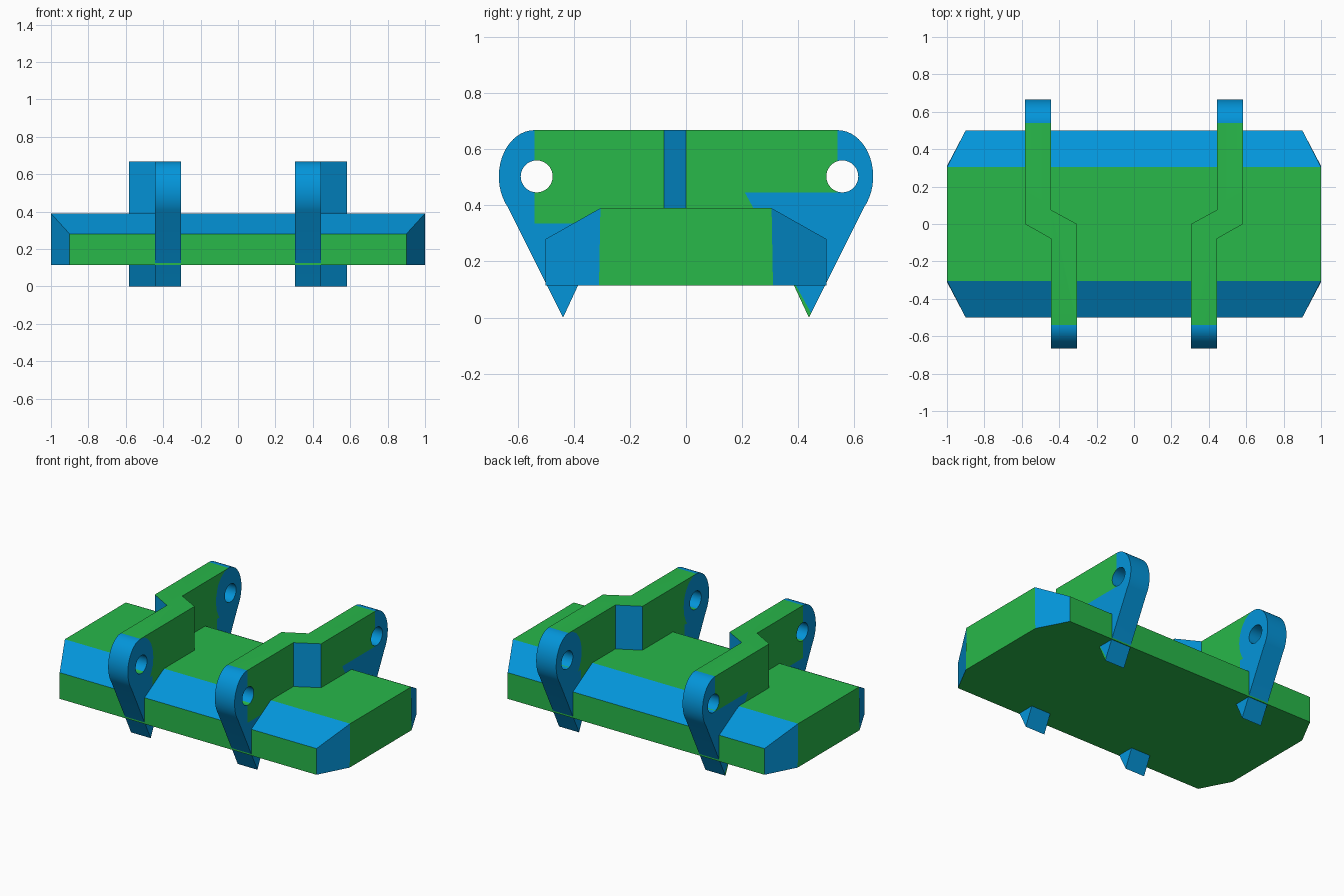
import bpy, bmesh, math
from mathutils import Vector

if "Cube" in bpy.data.objects:
    bpy.data.objects.remove(bpy.data.objects["Cube"])


def material(name, rgb):
    m = bpy.data.materials.new(name)
    m.diffuse_color = (*rgb, 1)
    m.use_nodes = True
    m.node_tree.nodes["Principled BSDF"].inputs["Base Color"].default_value = m.diffuse_color
    return m


MATS = [material("green", (0.021, 0.48, 0.068)), material("blue", (0.001, 0.3, 0.7))]


def finish(bm, name):
    me = bpy.data.meshes.new(name)
    bm.to_mesh(me)
    bm.free()
    ob = bpy.data.objects.new(name, me)
    bpy.context.collection.objects.link(ob)
    for m in MATS:
        me.materials.append(m)
    return ob


def prism(name, outline, lift, depth):
    """Extrude an outline; lift maps its 2D points to 3D."""
    bm = bmesh.new()
    face = bm.faces.new([bm.verts.new(lift(p)) for p in outline])
    ext = bmesh.ops.extrude_face_region(bm, geom=[face])
    bmesh.ops.translate(bm, vec=depth, verts=[v for v in ext["geom"] if isinstance(v, bmesh.types.BMVert)])
    bmesh.ops.recalc_face_normals(bm, faces=bm.faces)
    return finish(bm, name)


def boolean(ob, cutter, operation):
    mod = ob.modifiers.new("cut", "BOOLEAN")
    mod.operation, mod.object, mod.solver = operation, cutter, "EXACT"
    bpy.context.view_layer.objects.active = ob
    bpy.ops.object.modifier_apply(modifier=mod.name)
    bpy.data.objects.remove(cutter)


# Ground pad: flat block with sloped long edges and cut corners
bm = bmesh.new()
for sx in (-1, 1):
    for sy in (-1, 1):
        for x, y, z in ((1, .31, .114), (.9, .5, .114), (.9, .5, .28), (1, .305, .39)):
            bm.verts.new((sx * x, sy * y, z))
bmesh.ops.convex_hull(bm, input=bm.verts)
bmesh.ops.dissolve_limit(bm, angle_limit=0.02, verts=bm.verts, edges=bm.edges)
bmesh.ops.recalc_face_normals(bm, faces=bm.faces)
bm.normal_update()
for f in bm.faces:
    f.material_index = 0 if max(abs(c) for c in f.normal) > 0.99 else 1
finish(bm, "ground_pad")

# Side profile of a link: rounded lug ends, tapering to pointed feet
CY, CZ, RY, RZ = .54, .503, .127, .165
HOLES = (-.532, .557)
arc = [math.radians(90 - 132 * i / 18) for i in range(19)]
half = [(CY + RY * math.cos(a), CZ + RZ * math.sin(a)) for a in arc]
half += [(.438, 0), (.345, .2)]
PROFILE = half + [(-y, z) for y, z in reversed(half)]

# Plan outline of a link: stepped sideways at the middle
PLAN = [(.305, -.8), (.443, -.8), (.443, -.079), (.583, 0),
        (.583, .8), (.443, .8), (.443, .075), (.305, 0)]


def is_blue(c, n, side):
    y, z = c.y, c.z
    if abs(y) > .54 or (abs(n.x) < .99 and n.z < .9):
        return True
    if n.z > .9:
        return False
    if n.x * side < 0:  # inner face: round boss patch around each hole
        boss = ((abs(y) - CY) / RY) ** 2 + ((z - CZ) / RZ) ** 2 < 1
        return boss or z < .2 or (z < .39 and abs(y) > .42)
    if y < 0:
        return z < .335
    return z < .445 and y > .21 + (.445 - z) * .55


def make_link(name, side):
    ob = prism(name, PROFILE, lambda p: (side * .2, p[0], p[1]), (side * .5, 0, 0))
    plan = prism("plan_cutter", PLAN, lambda p: (side * p[0], p[1], -.2), (0, 0, 1.2))
    boolean(ob, plan, "INTERSECT")
    for y in HOLES:  # pin holes
        ring = [(y + .057 * math.cos(i * math.pi / 16), CZ + .057 * math.sin(i * math.pi / 16)) for i in range(32)]
        boolean(ob, prism("hole_cutter", ring, lambda p: (side * .1, p[0], p[1]), (side * .7, 0, 0)), "DIFFERENCE")

    # Cut the faces along the colour borders
    bm = bmesh.new()
    bm.from_mesh(ob.data)
    bmesh.ops.triangulate(bm, faces=bm.faces)

    def split(co, no, pick):
        bm.normal_update()
        faces = [f for f in bm.faces if pick(f)]
        geom = set(faces)
        for f in faces:
            geom.update(f.edges)
            geom.update(f.verts)
        bmesh.ops.bisect_plane(bm, geom=list(geom), plane_co=co, plane_no=no, dist=1e-5)
        bmesh.ops.triangulate(bm, faces=bm.faces)

    def flat(f):
        return abs(f.normal.x) > .99 and abs(f.calc_center_median().y) < .75

    def inner(f):
        return flat(f) and f.normal.x * side < 0

    def outer(f):
        return flat(f) and f.normal.x * side > 0

    for y in (-.54, .54):
        split((0, y, 0), (0, 1, 0), lambda f: True)
    split((0, 0, .335), (0, 0, 1), lambda f: outer(f) and f.calc_center_median().y < 0)
    split((0, 0, .445), (0, 0, 1), lambda f: outer(f) and f.calc_center_median().y > 0)
    split((0, .21, .445), (0, 1, .55), lambda f: outer(f) and f.calc_center_median().y > 0)
    split((0, 0, .39), (0, 0, 1), inner)
    for s in (-1, 1):
        near = lambda f: inner(f) and f.calc_center_median().y * s > 0
        split((0, s * .42, 0), (0, 1, 0), near)
        for i in range(10):  # boss border as short chords
            a = math.radians(99 + i * 18)
            u, w = math.cos(a), math.sin(a)
            split((0, s * (CY + RY * u), CZ + RZ * w), (0, s * u / RY, w / RZ), near)
    bm.normal_update()
    for f in bm.faces:
        f.material_index = int(is_blue(f.calc_center_median(), f.normal, side))
    bmesh.ops.dissolve_limit(bm, angle_limit=0.01, verts=bm.verts, edges=bm.edges, delimit={"MATERIAL"})
    bm.to_mesh(ob.data)
    bm.free()
    bpy.ops.object.select_all(action="DESELECT")
    ob.select_set(True)
    bpy.context.view_layer.objects.active = ob
    bpy.ops.object.shade_smooth_by_angle(angle=math.radians(30))


make_link("left_link", -1)
make_link("right_link", 1)
